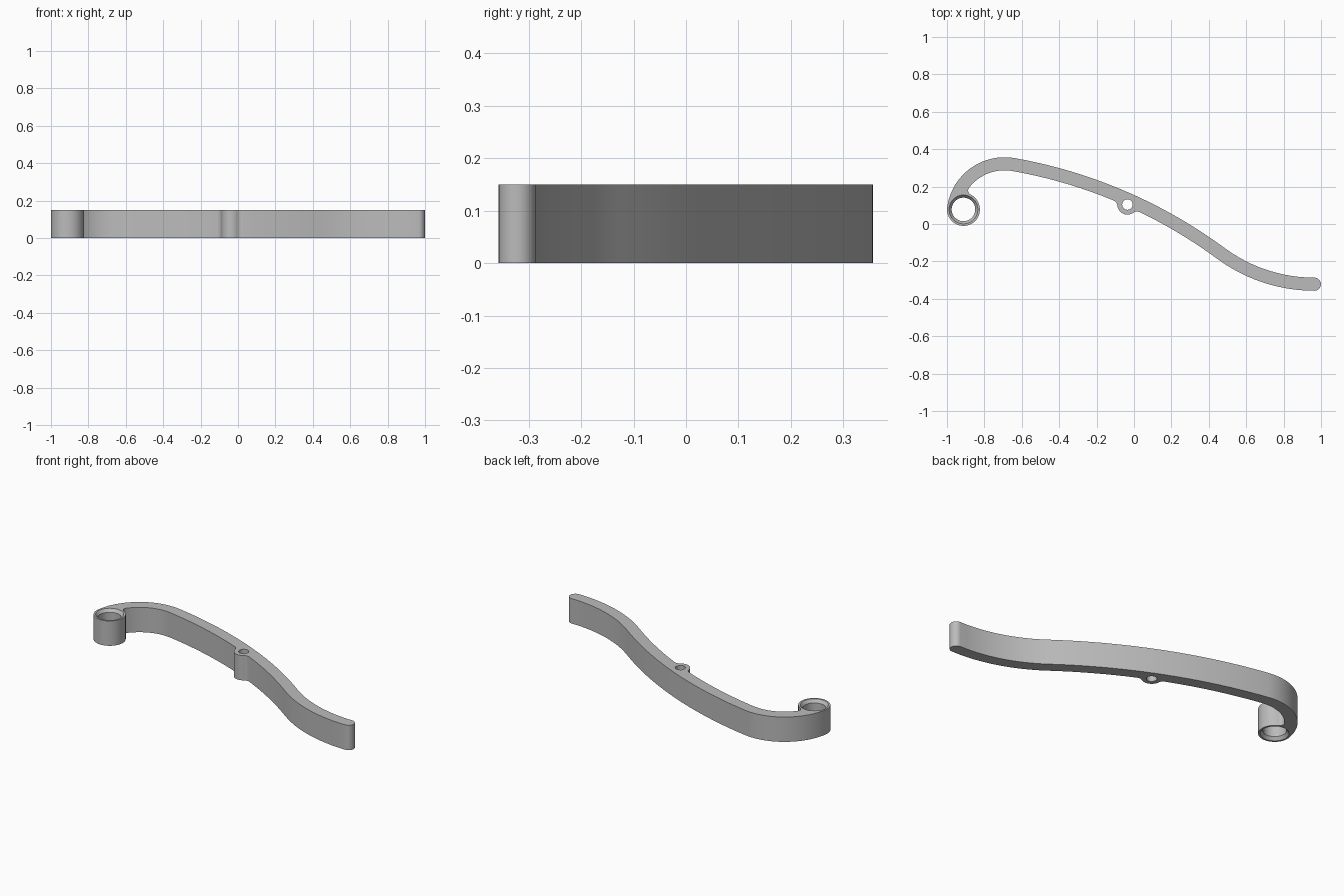
import bpy, bmesh, math
from mathutils import Vector

cube = bpy.data.objects.get("Cube")
if cube:
    bpy.data.objects.remove(cube, do_unlink=True)

HEIGHT = 0.15
HALF = 0.035  # half the arm width


def unit(deg):
    return Vector((math.cos(math.radians(deg)), math.sin(math.radians(deg))))


def heading(v):
    return math.degrees(math.atan2(v.y, v.x))


def arc(center, radius, start, end, turn, step=6):
    """Points along an arc; turn is 1 for anticlockwise, -1 for clockwise."""
    sweep = (turn * (end - start)) % 360
    count = max(4, round(sweep / step), round(math.radians(sweep) * radius / 0.06))
    return [center + radius * unit(start + turn * sweep * i / count) for i in range(count + 1)]


def fillet_center(c, r, e, edge_r, q, side):
    """Centre of a fillet of radius q between circle c and the inside of arc e."""
    d = e - c
    dist = d.length
    d.normalize()
    along = ((r + q) ** 2 - (edge_r - q) ** 2 + dist ** 2) / (2 * dist)
    across = math.sqrt((r + q) ** 2 - along ** 2)
    return c + d * along + side * across * Vector((-d.y, d.x))


# Arm centreline: hook arc, long bow, then a reverse bend to the tip
HOOK_R, BOW_R, TAIL_R = 0.275, 2.645, 0.84
A1, A2 = 80, 53.6
hook = Vector((-0.692, 0.047))
bow = hook + (HOOK_R - BOW_R) * unit(A1)
tail = bow + (BOW_R + TAIL_R) * unit(A2)
tip = tail - Vector((0, TAIL_R))

# Pivot ring is tangent to the hook's outer edge; boss sits under the bow
RING_R, BOSS_R, RING_Q, BOSS_Q = 0.088, 0.054, 0.025, 0.035
RING_A = 172
ring = hook + (HOOK_R + HALF - RING_R) * unit(RING_A)
boss = Vector((-0.035, 0.104))
hook_in, bow_in = HOOK_R - HALF, BOW_R - HALF
f_right = fillet_center(boss, BOSS_R, bow, bow_in, BOSS_Q, 1)
f_left = fillet_center(boss, BOSS_R, bow, bow_in, BOSS_Q, -1)
f_ring = fillet_center(ring, RING_R, hook, hook_in, RING_Q, 1)

# One closed outline
segments = [
    arc(hook, HOOK_R + HALF, RING_A, A1, -1, 4),
    arc(bow, BOW_R + HALF, A1, A2, -1),
    arc(tail, TAIL_R - HALF, A2 + 180, 270, 1, 3),
    arc(tip, HALF, 90, -90, -1, 10),
    arc(tail, TAIL_R + HALF, 270, A2 + 180, -1, 3),
    arc(bow, bow_in, A2, heading(f_right - bow), 1),
    arc(f_right, BOSS_Q, heading(f_right - bow), heading(boss - f_right), 1, 10),
    arc(boss, BOSS_R, heading(f_right - boss), heading(f_left - boss), -1),
    arc(f_left, BOSS_Q, heading(boss - f_left), heading(f_left - bow), 1, 10),
    arc(bow, bow_in, heading(f_left - bow), A1, 1),
    arc(hook, hook_in, A1, heading(f_ring - hook), 1, 4),
    arc(f_ring, RING_Q, heading(f_ring - hook), heading(ring - f_ring), 1, 10),
    arc(ring, RING_R, heading(f_ring - ring), RING_A, -1),
]
outline = []
for p in (p for seg in segments for p in seg):
    if not outline or (p - outline[-1]).length > 1e-4:
        outline.append(p)
if (outline[0] - outline[-1]).length < 1e-4:
    outline.pop()


def loft(name, layers):
    """Closed solid through matching loops given as (points, z)."""
    bm = bmesh.new()
    rings = [[bm.verts.new((p.x, p.y, z)) for p in pts] for pts, z in layers]
    bm.faces.new(rings[0])
    bm.faces.new(rings[-1])
    n = len(rings[0])
    for lo, hi in zip(rings, rings[1:]):
        for i in range(n):
            j = (i + 1) % n
            bm.faces.new((lo[i], lo[j], hi[j], hi[i]))
    bmesh.ops.recalc_face_normals(bm, faces=bm.faces)
    mesh = bpy.data.meshes.new(name)
    bm.to_mesh(mesh)
    bm.free()
    obj = bpy.data.objects.new(name, mesh)
    bpy.context.collection.objects.link(obj)
    return obj


def hole_cutter(name, center, profile):
    return loft(name, [(arc(center, r, 0, 359.99, 1)[:-1], z) for r, z in profile])


lever = loft("lever_arm", [(outline, 0), (outline, HEIGHT)])

# Chamfered pivot bore and plain boss hole
BORE, RIM, DEPTH, OVER = 0.063, 0.077, 0.018, 0.02
cutters = [
    hole_cutter("pivot_bore_cutter", ring, [
        (RIM, -OVER), (RIM, 0), (BORE, DEPTH),
        (BORE, HEIGHT - DEPTH), (RIM, HEIGHT), (RIM, HEIGHT + OVER)]),
    hole_cutter("boss_hole_cutter", boss, [(0.028, -OVER), (0.028, HEIGHT + OVER)]),
]
bpy.ops.object.select_all(action='DESELECT')
bpy.context.view_layer.objects.active = lever
lever.select_set(True)
for cutter in cutters:
    cutter.hide_render = True
    mod = lever.modifiers.new("hole", 'BOOLEAN')
    mod.operation = 'DIFFERENCE'
    mod.solver = 'EXACT'
    mod.object = cutter
    bpy.ops.object.modifier_apply(modifier=mod.name)
    bpy.data.objects.remove(cutter, do_unlink=True)

# Plain grey finish
grey = bpy.data.materials.new("plain_grey")
grey.use_nodes = True
color = (0.5, 0.5, 0.5, 1)
grey.diffuse_color = color
grey.node_tree.nodes["Principled BSDF"].inputs["Base Color"].default_value = color
lever.data.materials.clear()
lever.data.materials.append(grey)
bpy.ops.object.shade_smooth_by_angle(angle=math.radians(30))
